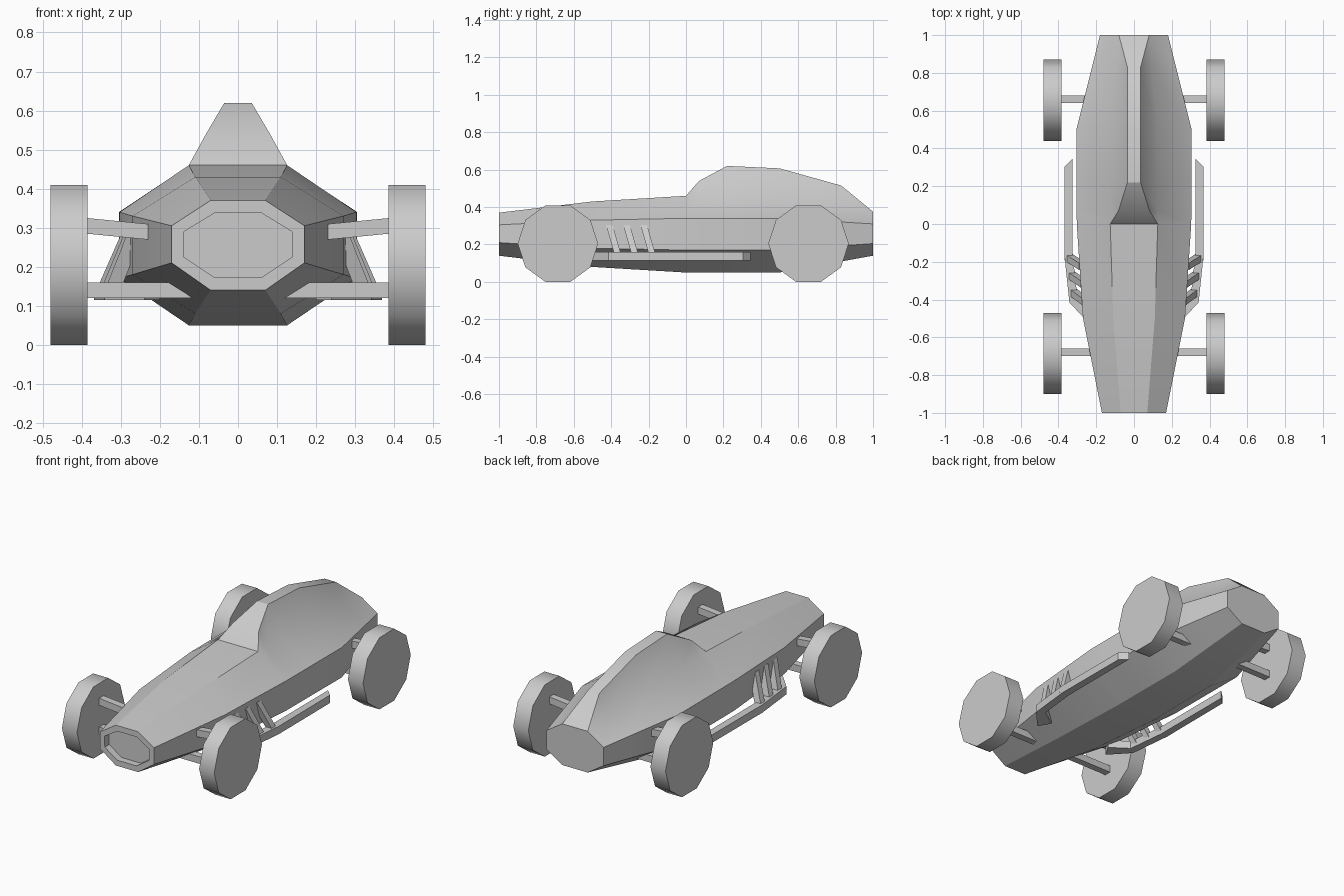
import bpy, bmesh
from math import radians, pi
from mathutils import Vector, Matrix

if "Cube" in bpy.data.objects:
    bpy.data.objects.remove(bpy.data.objects["Cube"])


def finish(name, bm, angle=30):
    bmesh.ops.recalc_face_normals(bm, faces=bm.faces)
    me = bpy.data.meshes.new(name)
    bm.to_mesh(me)
    bm.free()
    ob = bpy.data.objects.new(name, me)
    bpy.context.collection.objects.link(ob)
    bpy.ops.object.select_all(action='DESELECT')
    ob.select_set(True)
    bpy.context.view_layer.objects.active = ob
    bpy.ops.object.shade_smooth_by_angle(angle=radians(angle))
    return ob


def loft(bm, rings):
    """Skin a list of closed point loops and cap both ends."""
    loops = [[bm.verts.new(p) for p in ring] for ring in rings]
    n = len(loops[0])
    for a, b in zip(loops, loops[1:]):
        for i in range(n):
            j = (i + 1) % n
            bm.faces.new((a[i], a[j], b[j], b[i]))
    first = bm.faces.new(loops[0])
    bm.faces.new(loops[-1])
    return first


def sample(table, y):
    for a, b in zip(table, table[1:]):
        if y <= b[0]:
            t = (y - a[0]) / (b[0] - a[0])
            return [p + (q - p) * t for p, q in zip(a[1:], b[1:])]


def bar(bm, a, b, sx, sy, vertical=True):
    """Rectangular bar with horizontal or upright end cuts."""
    rings = []
    for p in (a, b):
        offs = ((-1, -1), (1, -1), (1, 1), (-1, 1))
        if vertical:   # section lies in xy
            rings.append([Vector(p) + Vector((u * sx, v * sy, 0)) for u, v in offs])
        else:          # section lies in yz
            rings.append([Vector(p) + Vector((0, u * sx, v * sy)) for u, v in offs])
    loft(bm, rings)


# Body: y, ridge half width, bottom z, half width, lower side z, upper side z, ridge z
hull = [(-1.0, .07, .14, .17, .21, .305, .37),
        (-0.5, .11, .08, .27, .18, .33, .43),
        (0.0, .126, .05, .303, .17, .34, .46),
        (0.5, .124, .05, .305, .17, .34, .46),
        (1.0, .08, .14, .18, .205, .31, .375)]
# Headrest fairing crest: y, half width, z
crest = [(-1.0, .07, .37), (-0.5, .11, .43), (0.0, .126, .46), (0.07, .082, .54),
         (0.22, .035, .62), (0.5, .035, .607), (0.83, .035, .515), (1.0, .08, .375)]
rings = []
for y, f, zf in crest:
    r, zb, w, zl, zu, zr = sample(hull, y)
    half = [(r, zb), (w, zl), (w, zu), (r, zr), (f, zf)]
    rings.append([(x, y, z) for x, z in half] + [(-x, y, z) for x, z in reversed(half)])
bm = bmesh.new()
nose = loft(bm, rings)
bmesh.ops.remove_doubles(bm, verts=bm.verts, dist=.0005)
bmesh.ops.recalc_face_normals(bm, faces=bm.faces)
# Nose opening
nose = min(bm.faces, key=lambda f: f.calc_center_median().y)
bmesh.ops.inset_region(bm, faces=[nose], thickness=.034)
nose = max((f for f in bm.faces if all(v.co.y < -.99 for v in f.verts)),
           key=lambda f: len(f.verts))
inner = bmesh.ops.extrude_face_region(bm, geom=[nose])['geom']
bmesh.ops.delete(bm, geom=[nose], context='FACES_ONLY')
bmesh.ops.translate(bm, verts=[g for g in inner if isinstance(g, bmesh.types.BMVert)],
                    vec=(0, .04, 0))
for_body = finish("body", bm)

for side, label in ((1, "right"), (-1, "left")):
    for y, end in ((-.685, "front"), (.655, "rear")):
        # Ten-sided wheel
        bm = bmesh.new()
        bmesh.ops.create_cone(bm, cap_ends=True, segments=10, radius1=.215, radius2=.215, depth=.095,
                              matrix=Matrix.Translation((side * .4325, y, .2045))
                              @ Matrix.Rotation(pi / 2, 4, 'Y'))
        # Turn so that a flat rests on the ground
        low = min(v.co.z for v in bm.verts)
        if low < -.005:
            bmesh.ops.rotate(bm, verts=bm.verts, cent=(0, y, .2045),
                             matrix=Matrix.Rotation(pi / 10, 3, 'X'))
        finish(f"{end}_{label}_wheel", bm, 40)
        # Suspension arms
        bm = bmesh.new()
        ya = -.68 if end == "front" else .66
        bar(bm, (side * .225, ya, .289), (side * .39, ya, .305), .02, .02, False)
        bar(bm, (side * .11, ya, .14), (side * .39, ya, .14), .02, .02, False)
        finish(f"{end}_{label}_arms", bm)

    # Exhaust side pipe: inner and outer edge in plan
    inner_edge = [(.2, -.455), (.30, -.385), (.325, -.16), (.325, .345)]
    outer_edge = [(.24, -.525), (.342, -.415), (.369, -.16), (.367, .305)]
    bm = bmesh.new()
    loft(bm, [[(side * a[0], a[1], .115), (side * b[0], b[1], .115),
               (side * b[0], b[1], .16), (side * a[0], a[1], .16)]
              for a, b in zip(inner_edge, outer_edge)])
    finish(f"{label}_exhaust_pipe", bm)

    # Three slanted exhaust headers
    bm = bmesh.new()
    for i in range(3):
        y = -.41 + .092 * i
        bar(bm, (side * (.256 + .007 * i), y, .305),
            (side * (.325 + .011 * i), y + .05, .13), .02, .018)
    finish(f"{label}_exhaust_headers", bm)
